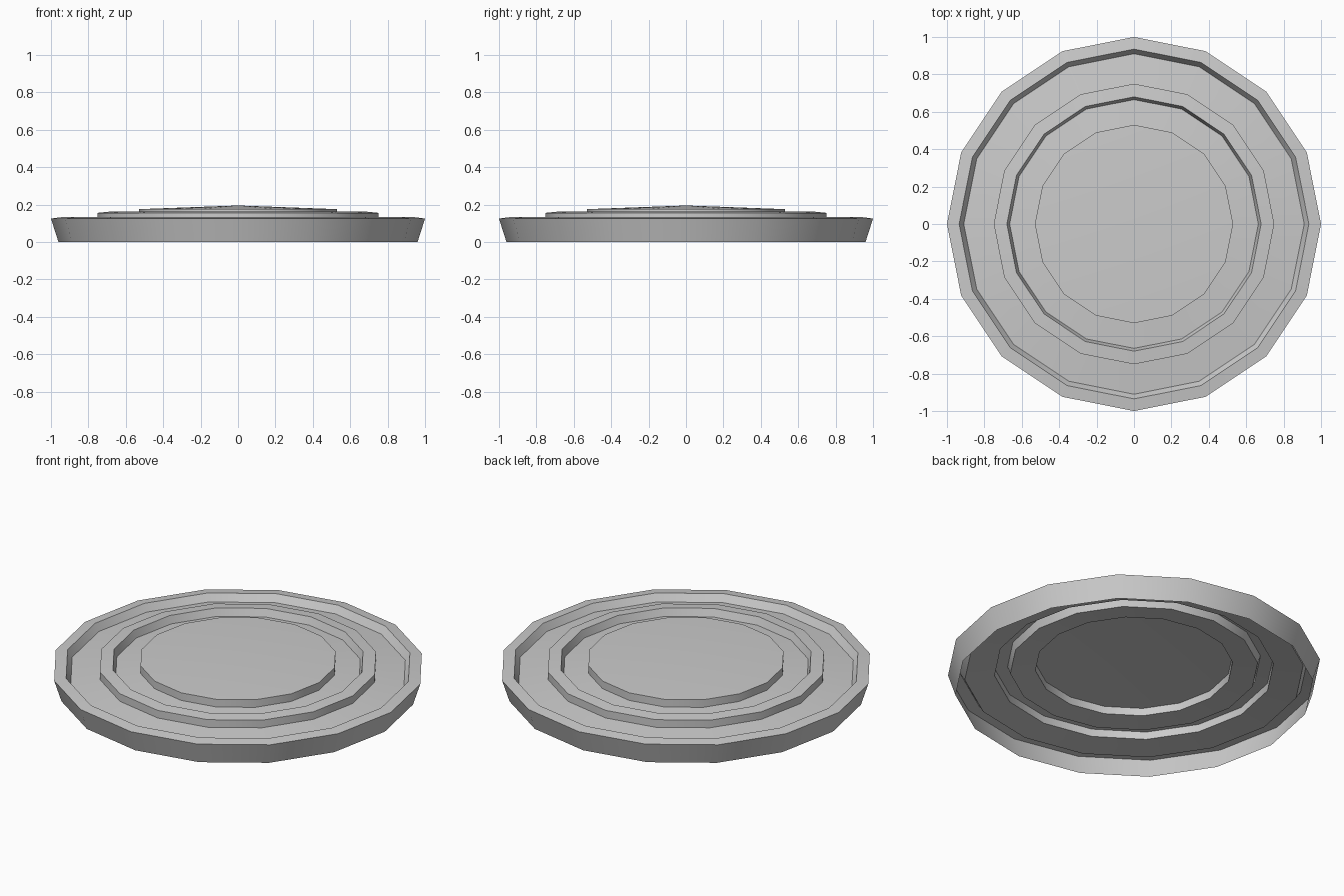
import bpy, bmesh
from math import cos, sin, tau, radians

if "Cube" in bpy.data.objects:
    bpy.data.objects.remove(bpy.data.objects["Cube"])

SIDES = 16
GROOVE = 0.045  # depth of the two ring channels


def dome(r):
    return 0.195 - 0.07 * r * r


# Profile from the bottom lip to the centre: (radius, height)
profile = [(0.96, 0.0), (1.0, dome(1.0)), (0.935, dome(0.935))]
for outer, inner, nxt in ((0.91, 0.75, 0.68), (0.665, 0.53, None)):
    profile += [(outer, dome(outer) - GROOVE), (inner, dome(inner) - GROOVE),
                (inner, dome(inner))]
    if nxt:
        profile.append((nxt, dome(nxt)))

# Revolve into an open-bottomed single-surface lid
bm = bmesh.new()
rings = [[bm.verts.new((r * cos(tau * i / SIDES), r * sin(tau * i / SIDES), z))
          for i in range(SIDES)] for r, z in profile]
for a, b in zip(rings, rings[1:]):
    for i in range(SIDES):
        j = (i + 1) % SIDES
        bm.faces.new((a[i], a[j], b[j], b[i]))

# Shallow domed centre
tip = bm.verts.new((0, 0, dome(0)))
for i in range(SIDES):
    bm.faces.new((rings[-1][i], rings[-1][(i + 1) % SIDES], tip))

mesh = bpy.data.meshes.new("round_lid")
bm.to_mesh(mesh)
bm.free()
lid = bpy.data.objects.new("round_lid", mesh)
bpy.context.collection.objects.link(lid)

bpy.context.view_layer.objects.active = lid
lid.select_set(True)
bpy.ops.object.shade_smooth_by_angle(angle=radians(30))
